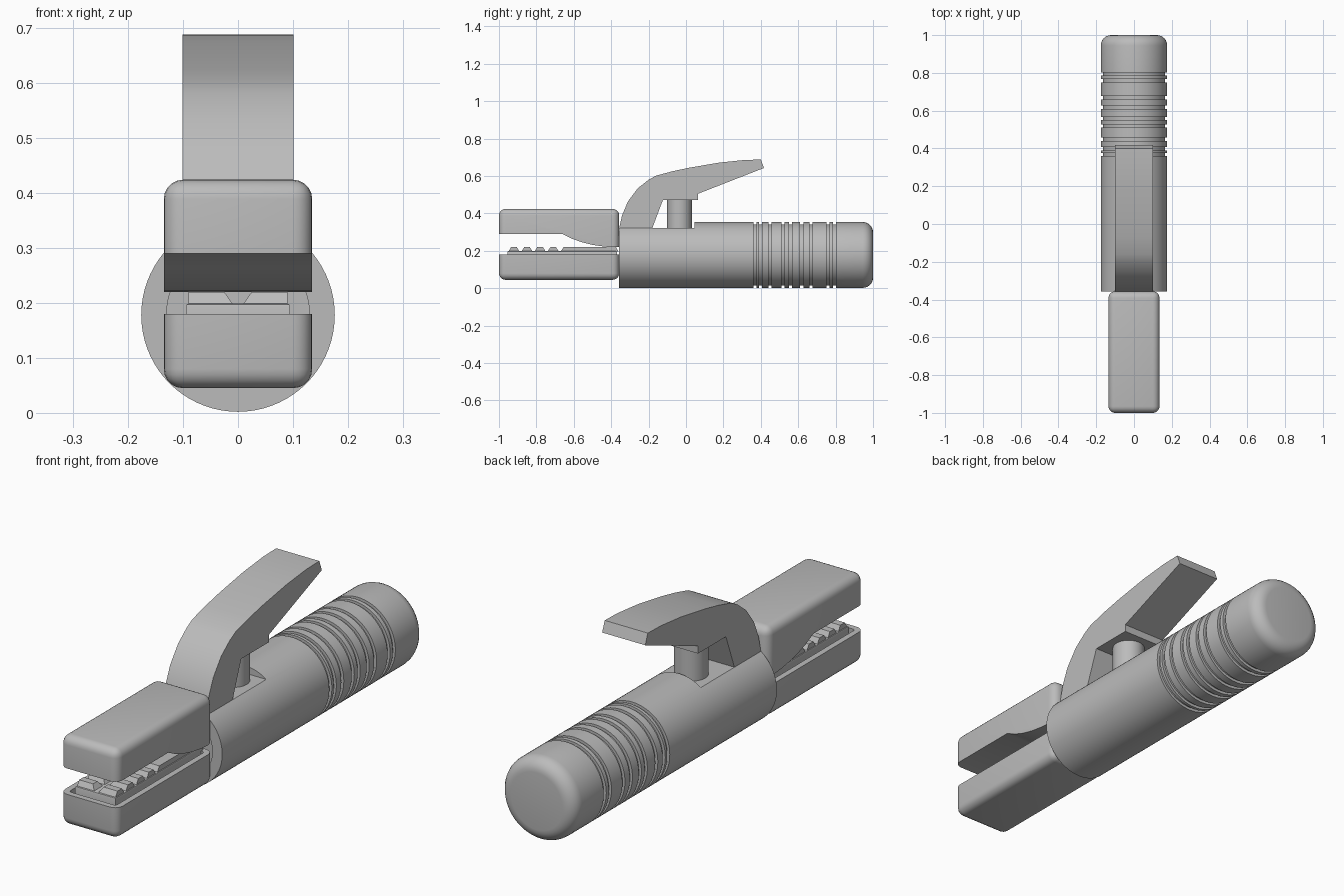
import bpy, bmesh, math
from mathutils import Matrix, Vector

cube = bpy.data.objects.get("Cube")
if cube:
    bpy.data.objects.remove(cube, do_unlink=True)

grey = bpy.data.materials.new("plain grey")
grey.use_nodes = True
colour = (0.5, 0.5, 0.5, 1)
grey.diffuse_color = colour
grey.node_tree.nodes["Principled BSDF"].inputs["Base Color"].default_value = colour


def finish(bm, name, angle=30):
    bmesh.ops.recalc_face_normals(bm, faces=bm.faces)
    mesh = bpy.data.meshes.new(name)
    bm.to_mesh(mesh)
    bm.free()
    mesh.materials.append(grey)
    ob = bpy.data.objects.new(name, mesh)
    bpy.context.collection.objects.link(ob)
    smooth(ob, angle)
    return ob


def smooth(ob, angle=30):
    bpy.ops.object.select_all(action='DESELECT')
    ob.select_set(True)
    bpy.context.view_layer.objects.active = ob
    bpy.ops.object.shade_smooth_by_angle(angle=math.radians(angle))


def extrude_side(points, half):
    """Extrude a (y, z) outline across x."""
    bm = bmesh.new()
    face = bm.faces.new([bm.verts.new((-half, y, z)) for y, z in points])
    res = bmesh.ops.extrude_face_region(bm, geom=[face])
    moved = [g for g in res["geom"] if isinstance(g, bmesh.types.BMVert)]
    bmesh.ops.translate(bm, verts=moved, vec=(2 * half, 0, 0))
    bmesh.ops.recalc_face_normals(bm, faces=bm.faces)
    return bm


def round_jaw(bm, z_flat, radius=0.035):
    """Round the edges of the outer flat face and the upright corners."""
    def picked(e):
        a, b = (v.co for v in e.verts)
        flat = abs(a.z - z_flat) < 1e-4 and abs(b.z - z_flat) < 1e-4
        upright = abs(a.x - b.x) < 1e-4 and abs(a.y - b.y) < 1e-4
        return flat or upright
    bmesh.ops.bevel(bm, geom=[e for e in bm.edges if picked(e)], offset=radius,
                    segments=5, profile=0.5, affect='EDGES')


# Round handle with grip grooves, turned about the y axis
R, CZ, FRONT = 0.176, 0.178, -0.357
profile = [(0, -0.33), (0.13, -0.33), (0.13, FRONT), (R, FRONT)]
for start in (0.36, 0.39, 0.44, 0.51, 0.55, 0.61, 0.66, 0.75, 0.785):
    end = start + 0.017
    profile += [(R, start), (R - 0.012, start), (R - 0.012, end), (R, end)]
for i in range(7):
    t = math.radians(15 * i)
    profile.append((R - 0.055 + 0.055 * math.cos(t), 0.945 + 0.055 * math.sin(t)))
profile.append((0, 1))

bm = bmesh.new()
verts = [bm.verts.new((r, y, CZ)) for r, y in profile]
edges = [bm.edges.new(pair) for pair in zip(verts, verts[1:])]
bmesh.ops.spin(bm, geom=verts + edges, cent=(0, 0, CZ), axis=(0, 1, 0),
               angle=math.tau, steps=72, use_duplicate=False)
bmesh.ops.remove_doubles(bm, verts=bm.verts, dist=1e-5)
handle = finish(bm, "handle")

# Flat seat cut into the top of the handle, under the lever
outline = [(-0.5, 0.322), (0.045, 0.322), (0.045, 0.6), (-0.5, 0.6)]
cutter = finish(extrude_side(outline, 0.3), "seat_cutter")
cutter.hide_render = True
mod = handle.modifiers.new("seat", 'BOOLEAN')
mod.operation, mod.solver, mod.object = 'DIFFERENCE', 'EXACT', cutter
bpy.context.view_layer.objects.active = handle
bpy.ops.object.modifier_apply(modifier=mod.name)
bpy.data.objects.remove(cutter, do_unlink=True)
smooth(handle)

# Squeeze lever
lever = [(-0.357, 0.322), (-0.342, 0.39), (-0.31, 0.465), (-0.257, 0.535),
         (-0.2, 0.58), (-0.16, 0.602), (-0.07, 0.626), (0.02, 0.645),
         (0.18, 0.672), (0.315, 0.686), (0.4, 0.688), (0.417, 0.643),
         (0.064, 0.505), (0.064, 0.473), (-0.123, 0.473), (-0.18, 0.322)]
finish(extrude_side(lever, 0.101), "lever", 25)

# Spring post between lever and handle
bm = bmesh.new()
bmesh.ops.create_cone(bm, cap_ends=True, segments=48, radius1=0.066, radius2=0.066,
                      depth=0.18, matrix=Matrix.Translation((0, -0.035, 0.395)))
finish(bm, "spring_post")

# Upper jaw with a swelling heel
upper = [(-1, 0.29), (-0.66, 0.29), (-0.61, 0.265), (-0.56, 0.247), (-0.5, 0.232),
         (-0.44, 0.223), (-0.4, 0.22), (FRONT, 0.22), (FRONT, 0.424), (-1, 0.424)]
bm = extrude_side(upper, 0.135)
round_jaw(bm, 0.424)
finish(bm, "upper_jaw")

# Lower jaw with a sunken tray
bm = extrude_side([(-1, 0.045), (FRONT, 0.045), (FRONT, 0.18), (-1, 0.18)], 0.135)
round_jaw(bm, 0.045)
bm.normal_update()
top = max(bm.faces, key=lambda f: f.calc_center_median().z)
bmesh.ops.inset_region(bm, faces=[top], thickness=0.025, use_even_offset=True)
res = bmesh.ops.extrude_face_region(bm, geom=[top])
bmesh.ops.delete(bm, geom=[top], context='FACES_ONLY')
bmesh.ops.translate(bm, verts=[g for g in res["geom"] if isinstance(g, bmesh.types.BMVert)],
                    vec=(0, 0, -0.03))
finish(bm, "lower_jaw")

# Gripping insert in the tray
bm = extrude_side([(-0.955, 0.145), (-0.37, 0.145), (-0.37, 0.199), (-0.955, 0.199)], 0.095)
bmesh.ops.bevel(bm, geom=[e for e in bm.edges if all(v.co.z > 0.19 for v in e.verts)],
                offset=0.006, segments=2, profile=0.5, affect='EDGES')
finish(bm, "grip_insert")


def ridge(name, side, y0, y1, slope):
    """Block with sloped ends and a sloped inner face beside the centre groove."""
    bm = bmesh.new()
    bmesh.ops.create_cube(bm, size=1)
    for v in bm.verts:
        high, inner = v.co.z > 0, v.co.x < 0
        x = (0.025 if high else 0.008) if inner else 0.09
        s = slope if high else 0
        y = y0 + s if v.co.y < 0 else y1 - s
        v.co = Vector((side * x, y, 0.22 if high else 0.196))
    finish(bm, name)


# Two rows of teeth, each ending in a long ridge
for side, label in ((1, "left"), (-1, "right")):
    for i in range(4):
        y = -0.95 + 0.07 * i
        ridge(f"{label}_tooth_{i + 1}", side, y, y + 0.06, 0.015)
    ridge(f"{label}_ridge", side, -0.67, -0.36, 0.015)
